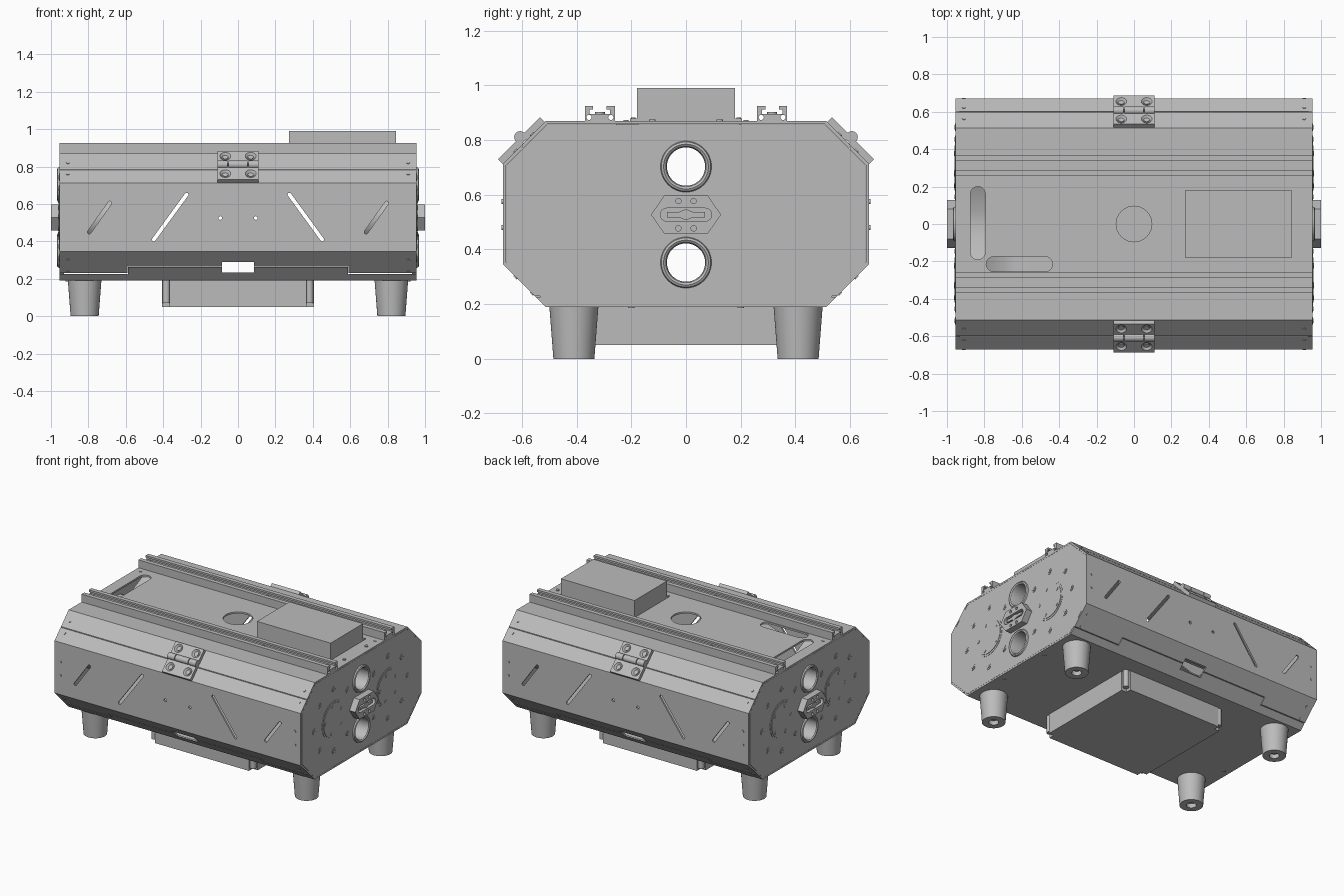
import bpy, bmesh
from math import pi, sin, cos, atan2
from mathutils import Vector

if "Cube" in bpy.data.objects:
    bpy.data.objects.remove(bpy.data.objects["Cube"])

grey = bpy.data.materials.new("light_grey_metal")
grey.use_nodes = True
grey.diffuse_color = (0.5, 0.5, 0.5, 1)
grey.node_tree.nodes["Principled BSDF"].inputs["Base Color"].default_value = (0.5, 0.5, 0.5, 1)


def finish(name, bm):
    bmesh.ops.recalc_face_normals(bm, faces=bm.faces)
    me = bpy.data.meshes.new(name)
    bm.to_mesh(me)
    bm.free()
    me.materials.append(grey)
    ob = bpy.data.objects.new(name, me)
    bpy.context.collection.objects.link(ob)
    return ob


def prism(name, pts, axis, a, b):
    """Extrude a 2D outline along an axis from a to b."""
    place = {"x": lambda p, t: (t, p[0], p[1]),
             "y": lambda p, t: (p[0], t, p[1]),
             "z": lambda p, t: (p[0], p[1], t)}[axis]
    bm = bmesh.new()
    lo = [bm.verts.new(place(p, a)) for p in pts]
    hi = [bm.verts.new(place(p, b)) for p in pts]
    bm.faces.new(lo)
    bm.faces.new(hi)
    for i in range(len(pts)):
        j = (i + 1) % len(pts)
        bm.faces.new((lo[i], lo[j], hi[j], hi[i]))
    return finish(name, bm)


def block(name, x0, x1, y0, y1, z0, z1):
    return prism(name, [(x0, y0), (x1, y0), (x1, y1), (x0, y1)], "z", z0, z1)


def rod(name, p, q, r, r2=None, n=32):
    """Cylinder or cone between two points."""
    p, q = Vector(p), Vector(q)
    bm = bmesh.new()
    bmesh.ops.create_cone(bm, cap_ends=True, segments=n, radius1=r,
                          radius2=r if r2 is None else r2, depth=(q - p).length)
    turn = (q - p).to_track_quat("Z", "Y").to_matrix().to_4x4()
    bm.transform(turn)
    bmesh.ops.translate(bm, verts=bm.verts, vec=(p + q) / 2)
    return finish(name, bm)


def capsule(p, q, r, n=8):
    """Outline of a rounded slot from p to q."""
    t = atan2(q[1] - p[1], q[0] - p[0])
    return [(c[0] + r * cos(t + s + pi * i / n), c[1] + r * sin(t + s + pi * i / n))
            for c, s in ((q, -pi / 2), (p, pi / 2)) for i in range(n + 1)]


def cut(ob, cutters):
    for c in cutters:
        c.hide_render = True
        m = ob.modifiers.new("cut", "BOOLEAN")
        m.operation, m.solver, m.object = "DIFFERENCE", "EXACT", c
    ev = ob.evaluated_get(bpy.context.evaluated_depsgraph_get())
    me = bpy.data.meshes.new_from_object(ev)
    ob.modifiers.clear()
    ob.data = me
    for c in cutters:
        bpy.data.objects.remove(c)


def octagon(d):
    """Chamfered body section, inset by d."""
    y, z0, z1, c = 0.67 - d, 0.19 + d, 0.87 - d, 0.157 - d * 0.58
    return [(-y + c, z0), (y - c, z0), (y, z0 + c), (y, z1 - c),
            (y - c, z1), (-y + c, z1), (-y, z1 - c), (-y, z0 + c)]


L = 0.955

# Hollow folded housing with its slots, windows and seams
housing = prism("housing", octagon(0), "x", -L, L)
cuts = [prism("c", octagon(0.012), "x", -1.1, 1.1),
        rod("c", (0, 0, 0.8), (0, 0, 1), 0.095, n=48),
        prism("c", capsule((-0.835, -0.15), (-0.835, 0.16), 0.04), "z", 0.8, 1),
        prism("c", capsule((-0.75, -0.215), (-0.475, -0.215), 0.04), "z", 0.8, 1),
        block("c", -0.085, 0.085, -1, 1, 0.235, 0.29)]
for s in (-1, 1):
    y0, y1 = sorted((s * 0.5, s * 0.8))
    for p, q in (((-0.45, 0.41), (-0.275, 0.65)), ((0.45, 0.41), (0.275, 0.65)),
                 ((-0.795, 0.45), (-0.685, 0.605)), ((0.685, 0.45), (0.795, 0.605))):
        cuts.append(prism("c", capsule((-s * p[0], p[1]), (-s * q[0], q[1]), 0.01), "y", y0, y1))
    for x in (-0.095, 0.095):
        cuts.append(rod("c", (x, y0, 0.525), (x, y1, 0.525), 0.01, n=12))
    cuts.append(block("c", -1, 1, s * 0.6 - 0.002, s * 0.6 + 0.002, 0.7, 0.9))
    cuts.append(block("c", -0.592, 0.592, y0, y1, 0.263, 0.267))
    for e in (-1, 1):
        xa, xb = sorted((e * 0.59, e * 1.0))
        cuts.append(block("c", xa, xb, y0, y1, 0.226, 0.23))
        cuts.append(block("c", e * 0.59 - 0.002, e * 0.59 + 0.002, y0, y1, 0.224, 0.268))
cut(housing, cuts)

# Scooped ramps beneath the top slots
for name, axis, ends, side in (("end_ramp", "x", (-0.19, -0.06, 0.07, 0.2), (-0.876, -0.794)),
                               ("side_ramp", "y", (-0.79, -0.69, -0.62, -0.435), (-0.256, -0.174))):
    top = list(zip(ends, (0.86, 0.8, 0.8, 0.86)))
    prism(name, top + [(u, z - 0.01) for u, z in reversed(top)], axis, *side)

# End assemblies
for e in (-1, 1):
    plate = prism("end_plate", octagon(0.013), "x", e * (L - 0.025), e * L)
    cut(plate, [rod("c", (e * 0.8, 0, z), (e * 1.1, 0, z), 0.08, n=48) for z in (0.352, 0.703)])
    for z in (0.352, 0.703):
        bm = bmesh.new()
        prof = [(0.07, 0.86), (0.07, 0.95), (0.074, 0.962), (0.082, 0.968),
                (0.09, 0.964), (0.095, 0.95), (0.082, 0.93), (0.082, 0.86)]
        vs = [bm.verts.new((e * x, r, z)) for r, x in prof]
        es = [bm.edges.new((vs[i], vs[(i + 1) % len(vs)])) for i in range(len(vs))]
        bmesh.ops.spin(bm, geom=vs + es, cent=(0, 0, z), axis=(1, 0, 0),
                       angle=2 * pi, steps=48, use_merge=True)
        bmesh.ops.remove_doubles(bm, verts=bm.verts, dist=0.0001)
        finish("port_ring", bm)

    for s in (-1, 1):
        cy, cz = s * 0.3, 0.527
        rod("motor", (e * 0.62, cy, cz), (e * 0.94, cy, cz), 0.13, n=48)
        rod("round_flange", (e * 0.94, cy, cz), (e * 0.957, cy, cz), 0.133, n=64)
        rod("round_cover", (e * 0.94, cy, cz), (e * 0.96, cy, cz), 0.12, n=64)
        for i in range(5):
            a = 1.84 + i * 2 * pi / 5
            y, z = cy + 0.095 * cos(a), cz + 0.095 * sin(a)
            rod("cover_screw", (e * 0.95, y, z), (e * 0.963, y, z), 0.012, n=16)
        for i in range(1, 8):
            a = i * pi / 4
            y, z = cy + s * -0.217 * cos(a), cz + 0.217 * sin(a)
            rod("plate_bolt", (e * 0.95, y, z), (e * 0.958, y, z), 0.021, n=24)
            rod("plate_bolt_core", (e * 0.95, y, z), (e * 0.961, y, z), 0.012, n=16)

    # Six-sided latch with a recessed turning bar
    latch = prism("latch_body", [(-0.128, 0.527), (-0.08, 0.458), (0.08, 0.458),
                                 (0.128, 0.527), (0.08, 0.597), (-0.08, 0.597)], "x", e * 0.94, e)
    cut(latch, [prism("c", capsule((-0.07, 0.527), (0.07, 0.527), 0.024), "x", e * 0.97, e * 1.1)]
        + [rod("c", (e * 0.96, y, z), (e * 1.1, y, z), 0.01, n=16)
           for y in (-0.028, 0.028) for z in (0.477, 0.577)])
    prism("latch_bar", [(-0.07, 0.517), (-0.025, 0.517), (0, 0.507), (0.025, 0.517), (0.07, 0.517),
                        (0.07, 0.537), (0.025, 0.537), (0, 0.547), (-0.025, 0.537), (-0.07, 0.537)],
          "x", e * 0.96, e * 0.995)

# Slotted rails on top
half = [(0.055, 0), (0.055, 0.055), (0.025, 0.055), (0.025, 0.042), (0.037, 0.042), (0.037, 0.026)]
section = half + [(-y, z) for y, z in reversed(half)]
for s in (-1, 1):
    c = s * 0.315
    rail = prism("top_rail", [(c + y, 0.87 + z) for y, z in section], "x", -L, L)
    cut(rail, [rod("c", (-1.1, c + d, 0.883), (1.1, c + d, 0.883), 0.0095, n=16) for d in (-0.04, 0.04)])
    for x in (-0.91, -0.41, 0, 0.41, 0.91):
        rod("rail_bolt", (x, c, 0.89), (x, c, 0.903), 0.018, n=16)

# Raised box on the lid
block("lid_box", 0.273, 0.845, -0.18, 0.18, 0.865, 0.99)
block("lid_box_flange", 0.273, 0.845, -0.205, 0.205, 0.865, 0.878)
for s in (-1, 1):
    for x in (0.33, 0.56, 0.79):
        rod("flange_screw", (x, s * 0.193, 0.87), (x, s * 0.193, 0.882), 0.009, n=12)

# Hinges lying on the upper chamfers
k = 0.5 ** 0.5
for s in (-1, 1):
    def at(a, t, x=0):
        return Vector((x, s * (0.513 + (a + t) * k), 0.87 + (t - a) * k))
    for a, b in ((0.005, 0.1), (0.115, 0.222)):
        leaf = prism("hinge_leaf", [at(u, t).yz for u, t in ((a, -0.002), (b, -0.002), (b, 0.024), (a, 0.024))],
                     "x", -0.11, 0.11)
        mid = (a + b) / 2 + (0.008 if a > 0.1 else -0.008)
        cut(leaf, [rod("c", at(mid, 0.012, x), at(mid, 0.026, x), 0.018, 0.031) for x in (-0.068, 0.068)])
        for x in (-0.068, 0.068):
            rod("hinge_screw", at(mid, 0, x), at(mid, 0.017, x), 0.014, n=16)
    for x0, x1 in ((-0.11, -0.055), (-0.05, 0.05), (0.055, 0.11)):
        rod("hinge_knuckle", at(0.108, 0.024, x0), at(0.108, 0.024, x1), 0.022, n=24)

# Small fixing screws along the housing edges
    for x in (-0.91, 0.91):
        for z in (0.48, 0.575):
            rod("side_screw", (x, s * 0.66, z), (x, s * 0.674, z), 0.009, n=12)
        for a in (0.07, 0.155):
            rod("chamfer_screw", at(a, -0.01, x), at(a, 0.004, x), 0.009, n=12)
            p, q = at(a, -0.01, x), at(a, 0.004, x)
            p.z, q.z = 1.06 - p.z, 1.06 - q.z
            rod("lower_screw", p, q, 0.009, n=12)
        rod("top_screw", (x, s * 0.22, 0.86), (x, s * 0.22, 0.874), 0.009, n=12)
        rod("base_screw", (x, s * 0.2, 0.2), (x, s * 0.2, 0.186), 0.012, n=12)
    rod("top_bolt", (0.91, s * 0.123, 0.86), (0.91, s * 0.123, 0.876), 0.012, n=12)

# Tapered feet with a recessed bottom
    for e in (-1, 1):
        x, y = e * 0.82, s * 0.41
        foot = rod("foot", (x, y, 0), (x, y, 0.195), 0.075, 0.09, n=48)
        cut(foot, [rod("c", (x, y, -0.1), (x, y, 0.03), 0.032)])

# Underside tray with notched corners and corner posts
w, d, n = 0.405, 0.4, 0.04
quarter = [(w, d - n), (w - n, d - n), (w - n, d)]
outline = (quarter + [(-x, y) for x, y in reversed(quarter)]
           + [(-x, -y) for x, y in quarter] + [(x, -y) for x, y in reversed(quarter)])
prism("under_tray", outline, "z", 0.05, 0.195)
for e in (-1, 1):
    for s in (-1, 1):
        rod("tray_post", (e * 0.383, s * 0.378, 0.07), (e * 0.383, s * 0.378, 0.195), 0.02, n=20)

for ob in bpy.context.collection.objects:
    if ob.type == "MESH":
        ob.select_set(True)
        bpy.context.view_layer.objects.active = ob
bpy.ops.object.shade_smooth_by_angle(angle=0.6)
